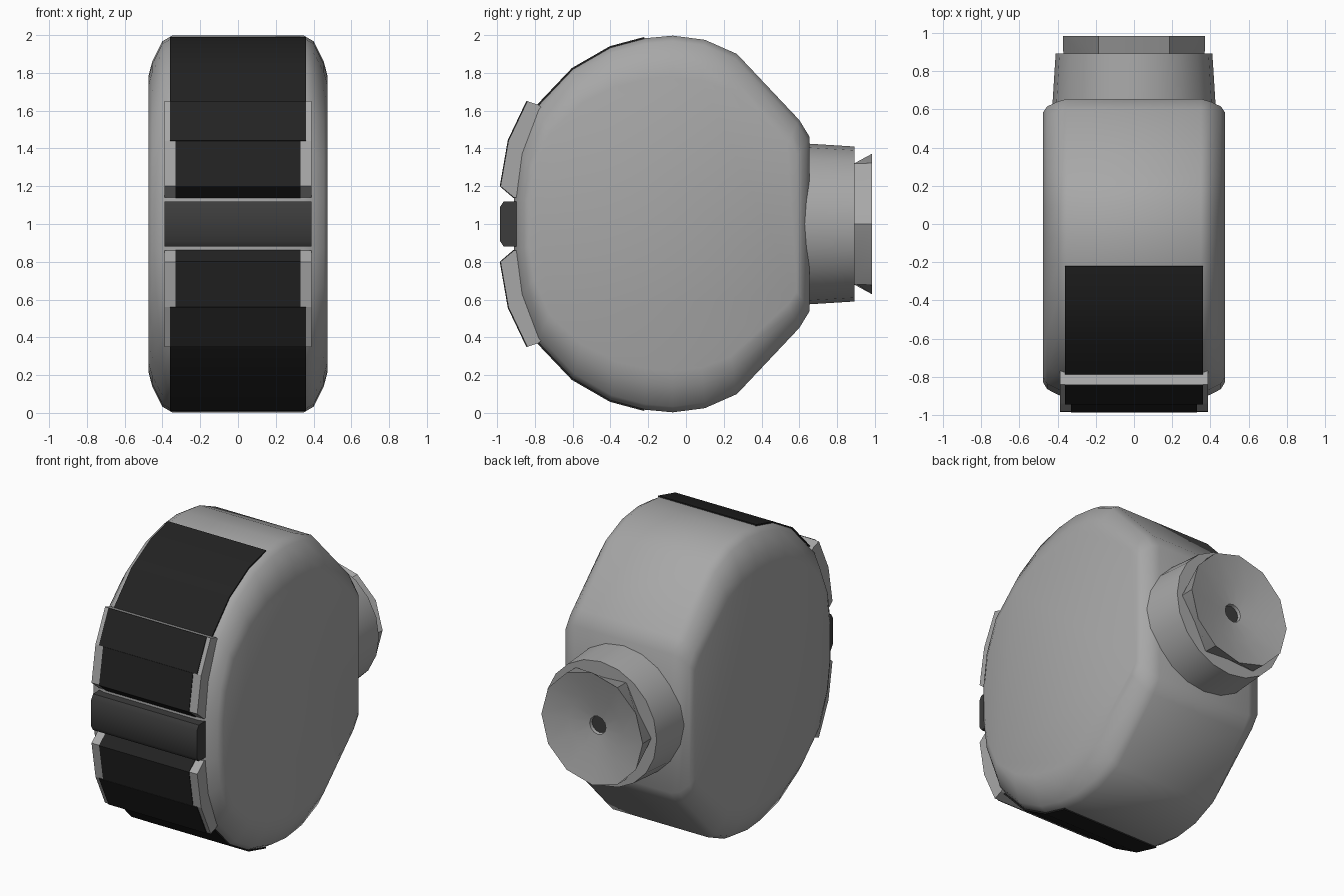
import bpy, bmesh, math

if "Cube" in bpy.data.objects:
    bpy.data.objects.remove(bpy.data.objects["Cube"])


def material(name, v):
    m = bpy.data.materials.new(name)
    m.diffuse_color = (v, v, v, 1)
    m.use_nodes = True
    m.node_tree.nodes["Principled BSDF"].inputs["Base Color"].default_value = m.diffuse_color
    return m


GREY = material("shell grey", 0.39)
BLACK = material("pad black", 0.016)
DARK = material("bar charcoal", 0.045)


def loft(name, rings, mat, caps=(True, True), smooth=None):
    """Skin a list of equal-length point rings."""
    bm = bmesh.new()
    vs = [[bm.verts.new(p) for p in r] for r in rings]
    n = len(rings[0])
    for a, b in zip(vs, vs[1:]):
        for i in range(n):
            j = (i + 1) % n
            bm.faces.new((a[i], a[j], b[j], b[i]))
    if caps[0]:
        bm.faces.new(vs[0])
    if caps[1]:
        bm.faces.new(vs[-1])
    bmesh.ops.recalc_face_normals(bm, faces=bm.faces)
    me = bpy.data.meshes.new(name)
    bm.to_mesh(me)
    bm.free()
    me.materials.append(mat)
    ob = bpy.data.objects.new(name, me)
    bpy.context.collection.objects.link(ob)
    if smooth:
        bpy.ops.object.select_all(action='DESELECT')
        ob.select_set(True)
        bpy.context.view_layer.objects.active = ob
        bpy.ops.object.shade_smooth_by_angle(angle=math.radians(smooth))
    return ob


def prism(name, pts, w, mat, smooth=None):
    """Extrude a (y, z) outline from x = -w to x = w."""
    return loft(name, [[(x, y, z) for y, z in pts] for x in (-w, w)], mat, smooth=smooth)


def flip(pts, s):
    return [(y, 1 + s * (z - 1)) for y, z in pts]


def plate(name, pts, w, mat, s, up=0.007, down=0.002):
    """Thin skin that follows a (y, z) path just above the surface."""
    def off(d):
        out = []
        for i, (y, z) in enumerate(pts):
            a, b = pts[max(i - 1, 0)], pts[min(i + 1, len(pts) - 1)]
            ty, tz = b[0] - a[0], b[1] - a[1]
            l = math.hypot(ty, tz)
            out.append((y - tz / l * d, z + ty / l * d))
        return out
    return prism(name, flip(off(up) + off(-down)[::-1], s), w, mat, smooth=30)


def circle(r, y, n, r2=None, turn=0.0):
    out = []
    for i in range(n):
        a = 2 * math.pi * (i + turn) / n
        q = r2 if (r2 and i % 2) else r
        out.append((q * math.cos(a), y, 1 + q * math.sin(a)))
    return out


# Rounded drum body: side outline, narrowed towards both flat cheeks
half = [(-0.91, 1.15), (-0.88, 1.38), (-0.79, 1.62), (-0.6, 1.82), (-0.4, 1.935),
        (-0.22, 1.983), (-0.07, 1.997), (0.1, 1.975), (0.27, 1.9), (0.6, 1.55), (0.655, 1.46)]
outline = half + flip(half, -1)[::-1]
sections = [(0.475, 0.905, 0.78), (0.455, 0.945, 0.86), (0.40, 0.98, 0.97), (0.35, 1, 1)]
sections = [(-x, a, b) for x, a, b in sections] + sections[::-1]
loft("body", [[(x, -0.07 + (y + 0.07) * a, 1 + (z - 1) * b) for y, z in outline]
              for x, a, b in sections], GREY, smooth=40)

# Raised front pads and black skins, upper and lower
for s, label in ((1, "upper"), (-1, "lower")):
    pad = [(-0.91, 1.14), (-0.982, 1.2), (-0.94, 1.44), (-0.84, 1.65), (-0.78, 1.63)]
    prism(label + "_pad", flip(pad + [(-0.7, 1.55), (-0.8, 1.14)], s), 0.388, GREY)
    plate(label + "_band", half[2:6], 0.36, BLACK, s)
    plate(label + "_pad_skin_wide", pad[2:4], 0.36, BLACK, s, 0.005)
    plate(label + "_pad_skin_narrow", pad[0:3], 0.33, BLACK, s, 0.004)

# Horizontal bar between the pads
prism("front_bar", [(-0.88, 0.88), (-0.965, 0.88), (-0.985, 0.91), (-0.985, 1.09),
                    (-0.965, 1.12), (-0.88, 1.12)], 0.388, DARK, smooth=40)

# Rear neck
loft("rear_neck", [circle(0.428, 0.6, 20), circle(0.425, 0.655, 20), circle(0.41, 0.893, 20)],
     GREY, smooth=40)

# Rear dish: pleated wall, hollow cone face and dark centre hole
loft("rear_dish", [circle(0.37, 0.89, 12, 0.31), circle(0.372, 0.985, 12),
                   circle(0.2, 0.945, 12), circle(0.06, 0.925, 12), circle(0.055, 0.9, 12)],
     GREY, caps=(True, False), smooth=35)
loft("dish_hole", [circle(0.058, 0.896, 12), circle(0.058, 0.905, 12)], DARK)
